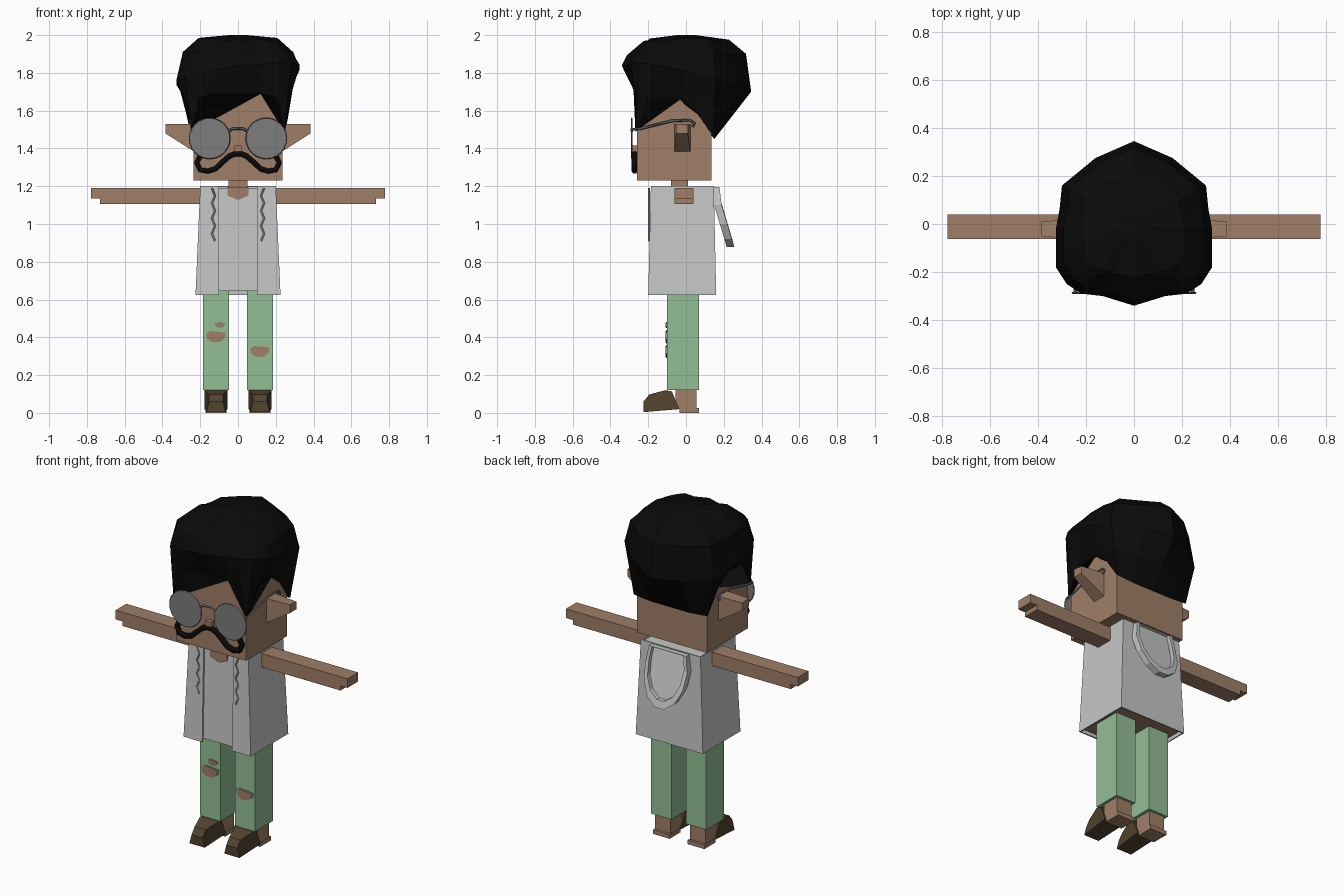
import bpy, bmesh, math, random
from mathutils import Vector

if "Cube" in bpy.data.objects:
    bpy.data.objects.remove(bpy.data.objects["Cube"])
random.seed(4)


def material(name, r, g, b):
    m = bpy.data.materials.new(name)
    m.use_nodes = True
    m.diffuse_color = (r, g, b, 1)
    bsdf = next(n for n in m.node_tree.nodes if n.type == 'BSDF_PRINCIPLED')
    bsdf.inputs["Base Color"].default_value = (r, g, b, 1)
    return m


SKIN = material("brown skin", .345, .209, .136)
SHIRT = material("light grey cloth", .56, .57, .565)
PANTS = material("green cloth", .29, .515, .296)
HAIR = material("black hair", .003, .003, .003)
LENS = material("grey lens", .21, .205, .205)
METAL = material("dark metal", .1, .105, .11)
SHOE = material("dark brown leather", .085, .056, .028)


def add_mesh(name, bm, *mats):
    bmesh.ops.recalc_face_normals(bm, faces=bm.faces)
    me = bpy.data.meshes.new(name)
    bm.to_mesh(me)
    bm.free()
    for m in mats:
        me.materials.append(m)
    ob = bpy.data.objects.new(name, me)
    bpy.context.collection.objects.link(ob)
    return ob


def loft(name, rings, *mats, closed=True, caps=True):
    """Skin a list of equal-length rings of points."""
    bm = bmesh.new()
    vs = [[bm.verts.new(p) for p in ring] for ring in rings]
    n = len(rings[0])
    for a, b in zip(vs, vs[1:]):
        for i in range(n if closed else n - 1):
            j = (i + 1) % n
            bm.faces.new((a[i], a[j], b[j], b[i]))
    if caps:
        bm.faces.new(vs[0])
        bm.faces.new(vs[-1])
    return add_mesh(name, bm, *mats)


def rect(x0, x1, y0, y1, z):
    return [(x0, y0, z), (x1, y0, z), (x1, y1, z), (x0, y1, z)]


def box(name, mat, x0, x1, y0, y1, z0, z1):
    return loft(name, [rect(x0, x1, y0, y1, z0), rect(x0, x1, y0, y1, z1)], mat)


def plate(name, mat, xz, y0, y1):
    """Profile in the front plane given thickness along y."""
    return loft(name, [[(x, y, z) for x, z in xz] for y in (y0, y1)], mat)


def tube(name, mat, pts, radius, cyclic=False, res=0):
    cu = bpy.data.curves.new(name, 'CURVE')
    cu.dimensions = '3D'
    cu.bevel_depth, cu.bevel_resolution, cu.use_fill_caps = radius, res, True
    sp = cu.splines.new('POLY')
    sp.points.add(len(pts) - 1)
    for p, co in zip(sp.points, pts):
        p.co = (*co, 1)
    sp.use_cyclic_u = cyclic
    tmp = bpy.data.objects.new(name, cu)
    me = bpy.data.meshes.new_from_object(tmp)
    bpy.data.objects.remove(tmp)
    me.materials.clear()
    me.materials.append(mat)
    ob = bpy.data.objects.new(name, me)
    bpy.context.collection.objects.link(ob)
    return ob


# Head, neck and nose
box("head", SKIN, -.235, .235, -.26, .135, 1.23, 1.75)
box("neck", SKIN, -.05, .05, -.08, .01, 1.15, 1.24)
box("nose", SKIN, -.022, .022, -.285, -.25, 1.385, 1.415)

# Hair: hairline on the head swelling out to a big rounded mass
# each column: hairline x, y, z then widest outline x, y
half = [(0, -.268, 1.69, 0, -.34), (.12, -.268, 1.69, .13, -.3),
        (.205, -.268, 1.67, .22, -.29), (.245, -.268, 1.49, .28, -.25),
        (.25, -.225, 1.57, .325, -.18), (.25, -.17, 1.65, .325, -.1),
        (.25, -.03, 1.66, .325, -.02), (.25, .05, 1.6, .31, .06),
        (.247, .147, 1.46, .3, .16), (.13, .15, 1.45, .16, .275),
        (0, .15, 1.45, 0, .345)]
cols = half + [(-a, b, c, -d, e) for a, b, c, d, e in half[-2:0:-1]]
rings = [[], [], [], [], []]
for hx, hy, hz, ox, oy in cols:
    j = random.uniform(-.012, .012)
    oz = 1.77 - .2 * oy + .12 * ox
    rings[0].append((hx, hy, hz))
    rings[1].append(((hx + ox) / 2, (hy + oy) / 2, hz + (oz - hz) * .5))
    rings[2].append((ox, oy, oz))
    rings[3].append((ox * .9, oy * .92, 1.9 + j))
    rings[4].append((ox * .64, oy * .66, 1.975 + j))
rings.append([(.15 * ox, .15 * oy, 2.0) for *_, ox, oy in cols])
loft("hair", rings, HAIR)

# Moustache
side = [(.2, 1.36), (.218, 1.325), (.2, 1.287), (.16, 1.28), (.12, 1.292),
        (.085, 1.325), (.045, 1.36), (.015, 1.372)]
path = side + [(-x, z) for x, z in reversed(side)]
tube("moustache", HAIR, [(x, -.272, z) for x, z in path], .016, res=1)

# Spectacles
for s, label in ((1, "left"), (-1, "right")):
    circle = [(s * .15 + .105 * math.cos(a), 1.453 + .105 * math.sin(a))
              for a in (math.tau * i / 24 for i in range(24))]
    plate(label + "_lens", LENS, circle, -.291, -.284)
    tube(label + "_rim", METAL, [(x, -.287, z) for x, z in circle], .005, True)
    tube(label + "_temple", METAL,
         [(s * .245, -.287, 1.5), (s * .245, -.24, 1.505), (s * .25, -.08, 1.545),
          (s * .25, .02, 1.55), (s * .25, .045, 1.535), (s * .25, .035, 1.515)], .007)
tube("glasses_bridge", METAL, [(-.055, -.287, 1.49), (-.025, -.287, 1.505),
                               (.025, -.287, 1.505), (.055, -.287, 1.49)], .007)

# Ears and arms
for s, label in ((1, "left"), (-1, "right")):
    loft(label + "_ear", [
        [(s * .22, -.062, 1.53), (s * .22, .025, 1.53), (s * .22, .025, 1.375), (s * .22, -.062, 1.375)],
        [(s * .385, -.052, 1.53), (s * .385, .01, 1.525), (s * .385, .01, 1.48), (s * .385, -.052, 1.48)]],
        SKIN)
    arm = [(.18, 1.19), (.777, 1.19), (.777, 1.135), (.73, 1.135), (.73, 1.107), (.18, 1.107)]
    plate(label + "_arm", SKIN, [(s * x, z) for x, z in arm], -.062, .04)

# Torso: inner top with bare underside
torso = loft("inner_shirt", [rect(-.215, .215, -.19, .15, .645),
                             rect(-.19, .19, -.176, .142, 1.19)], SHIRT, SKIN)
for f in torso.data.polygons:
    f.material_index = int(f.normal.z < -.5)
plate("bare_chest", SKIN, [(-.055, 1.192), (-.055, 1.15), (0, 1.127), (.055, 1.15), (.055, 1.192)],
      -.184, -.175)


# Open jacket shell
def jacket_ring(w, front, back, z):
    return [(-.1, front, z), (-w, front, z), (-w, back, z), (w, back, z), (w, front, z), (.1, front, z)]


jacket = loft("open_jacket", [jacket_ring(.225, -.2, .16, .625), jacket_ring(.2, -.186, .147, 1.2)],
              SHIRT, closed=False, caps=False)
shell = jacket.modifiers.new("thickness", 'SOLIDIFY')
shell.thickness = .01
for s in (1, -1):
    tube("drawstring", SHIRT, [(s * (.13 + .008 * (-1) ** i), -.196, 1.19 - .04 * i) for i in range(8)], .005)


# Hood hanging down the back
def hood_y(z):
    return .165 + max(0, 1.14 - z) * .3


u = [(.125, 1.195), (.14, 1.1), (.13, 1.0), (.09, .92), (.03, .877)]
u += [(-x, z) for x, z in reversed(u)]
outer = [(x, hood_y(z) + .012, z) for x, z in u]
inner = [(x * .84, hood_y(z * .85 + .17) + .012, z * .86 + .167) for x, z in u]
under = [(x * .84, y - .035, z) for x, y, z in inner]
lining = [(x, y - .025, z) for x, y, z in inner]
back = [(x, y - .04, z) for x, y, z in outer]
loft("hood", [under, back, outer, inner, lining], SHIRT)

# Trouser legs, rips and feet
for s, label in ((1, "left"), (-1, "right")):
    cx = s * .1165
    box(label + "_trouser_leg", PANTS, cx - .068, cx + .068, -.1, .07, .12, .65)
    box(label + "_ankle", SKIN, cx - .052, cx + .052, -.055, .055, .02, .13)
    box(label + "_heel", SKIN, cx - .056, cx + .056, -.035, .07, 0, .025)
    profile = [(-.225, .004), (-.225, .06), (-.195, .097), (-.11, .12), (-.075, .113), (-.035, .02)]
    shoe = loft(label + "_shoe", [[(cx + w, y, z) for y, z in profile] for w in (-.06, .06)], SHOE)
    for v in shoe.data.vertices:
        if v.co.y < -.15:
            v.co.x = cx + (v.co.x - cx) * (.62 if v.co.z > .03 else .85)


def rip(x, z, w, h):
    shape = [(-1, .5), (-.55, 1), (.5, .85), (1, .7), (.85, -.3), (.45, -.9), (-.3, -1), (-.85, -.4)]
    plate("rip_edge", PANTS, [(x + w * a * 1.15, z + h * b * 1.15) for a, b in shape], -.106, -.098)
    plate("rip", SKIN, [(x + w * a, z + h * b) for a, b in shape], -.108, -.1)


rip(-.117, .403, .053, .03)
rip(-.097, .465, .028, .014)
rip(.115, .325, .052, .029)
